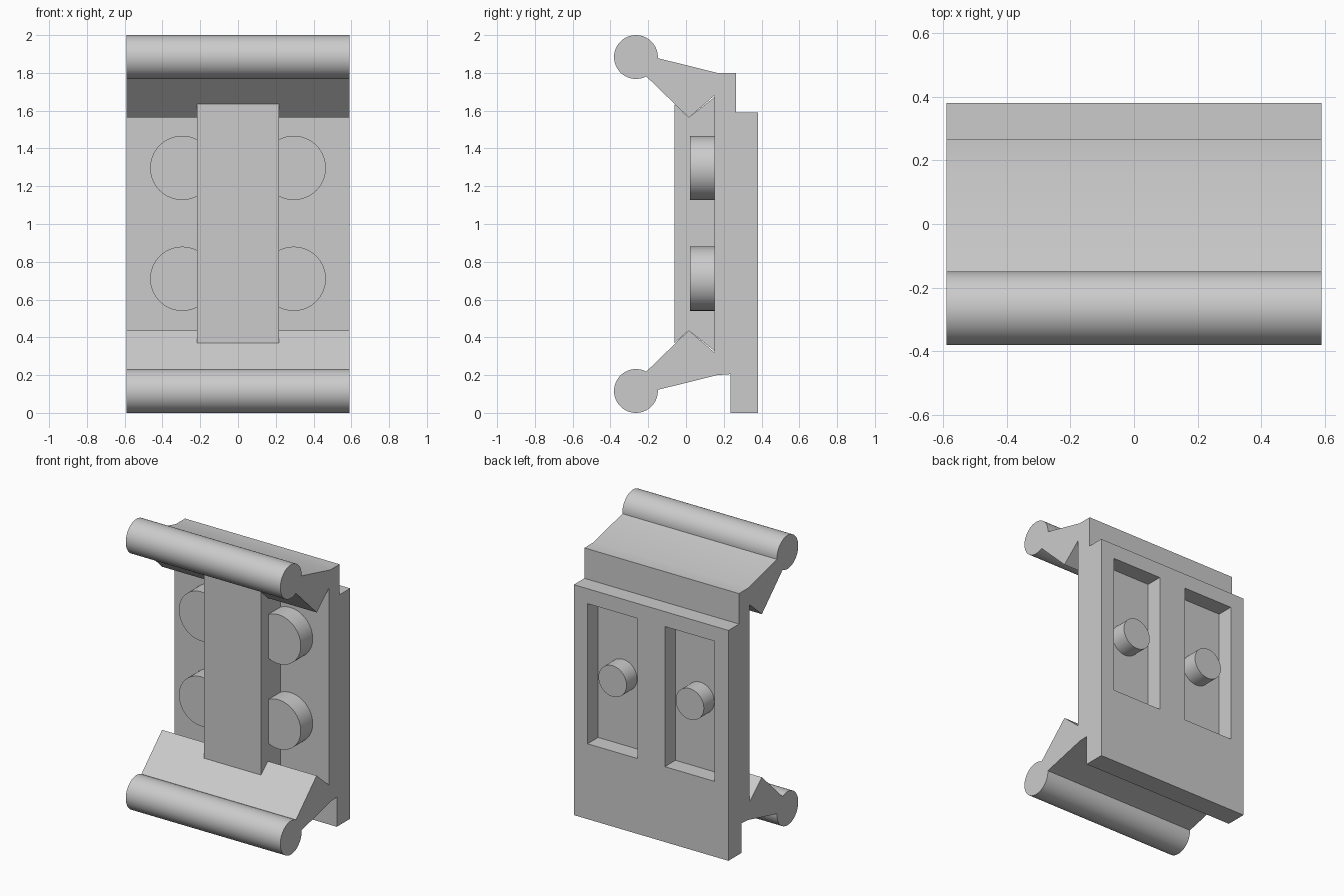
import bpy, bmesh, math

if "Cube" in bpy.data.objects:
    bpy.data.objects.remove(bpy.data.objects["Cube"])

W = 0.59           # half width of the whole part
grey = bpy.data.materials.new("light grey")
grey.diffuse_color = (0.6, 0.6, 0.6, 1)
grey.use_nodes = True
grey.node_tree.nodes["Principled BSDF"].inputs["Base Color"].default_value = grey.diffuse_color


def extrude_x(name, profile, half):
    """Prism along x from a closed (y, z) profile."""
    bm = bmesh.new()
    face = bm.faces.new([bm.verts.new((-half, y, z)) for y, z in profile])
    ext = bmesh.ops.extrude_face_region(bm, geom=[face])
    moved = [v for v in ext["geom"] if isinstance(v, bmesh.types.BMVert)]
    bmesh.ops.translate(bm, vec=(2 * half, 0, 0), verts=moved)
    bmesh.ops.recalc_face_normals(bm, faces=bm.faces)
    mesh = bpy.data.meshes.new(name)
    bm.to_mesh(mesh)
    bm.free()
    mesh.materials.append(grey)
    ob = bpy.data.objects.new(name, mesh)
    bpy.context.collection.objects.link(ob)
    return ob


def smooth(ob):
    bpy.ops.object.select_all(action='DESELECT')
    ob.select_set(True)
    bpy.context.view_layer.objects.active = ob
    bpy.ops.object.shade_smooth_by_angle(angle=math.radians(30))


def disc(name, x, z, r, y0, y1):
    bpy.ops.mesh.primitive_cylinder_add(
        vertices=64, radius=r, depth=y1 - y0,
        location=(x, (y0 + y1) / 2, z), rotation=(math.pi / 2, 0, 0))
    ob = bpy.context.object
    ob.name = name
    ob.data.materials.append(grey)
    smooth(ob)


# Hooked arm ending in a round bead, from the back edge to the inner notch
CY, CZ, R = -0.265, 1.884, 0.116
bead = [(CY + R * math.cos(math.radians(a)), CZ + R * math.sin(math.radians(a)))
        for a in [-3 + i * 301 / 60 for i in range(61)]]
arm = [(0.165, 1.8)] + bead + [(0.015, 1.563), (0.15, 1.68)]
lower_arm = [(y, 2 - z) for y, z in reversed(arm)]

# Body: back plate with both arms as one section
body = extrude_x("body", [(0.235, 0), (0.38, 0), (0.38, 1.59), (0.265, 1.59),
                          (0.265, 1.8)] + arm + lower_arm + [(0.235, 0.205)], W)

# Rear pockets
for side in (-1, 1):
    cutter = extrude_x("pocket_cutter", [(0.265, 0.52), (0.5, 0.52),
                                         (0.5, 1.487), (0.265, 1.487)], 0.19)
    cutter.location.x = side * 0.295
    cutter.hide_render = True
    cutter.hide_set(True)
    mod = body.modifiers.new("pocket", 'BOOLEAN')
    mod.operation = 'DIFFERENCE'
    mod.solver = 'EXACT'
    mod.object = cutter
smooth(body)

# Centre bar between the arms
extrude_x("centre_bar", [(-0.06, 0.37), (0.015, 0.437), (0.16, 0.32), (0.16, 1.68),
                         (0.015, 1.563), (-0.06, 1.634)], 0.218)

# Front discs and rear pegs
for side in (-1, 1):
    for z in (0.71, 1.297):
        disc("front_disc", side * 0.295, z, 0.17, 0.02, 0.16)
    disc("rear_peg", side * 0.295, 1.003, 0.107, 0.255, 0.38)
